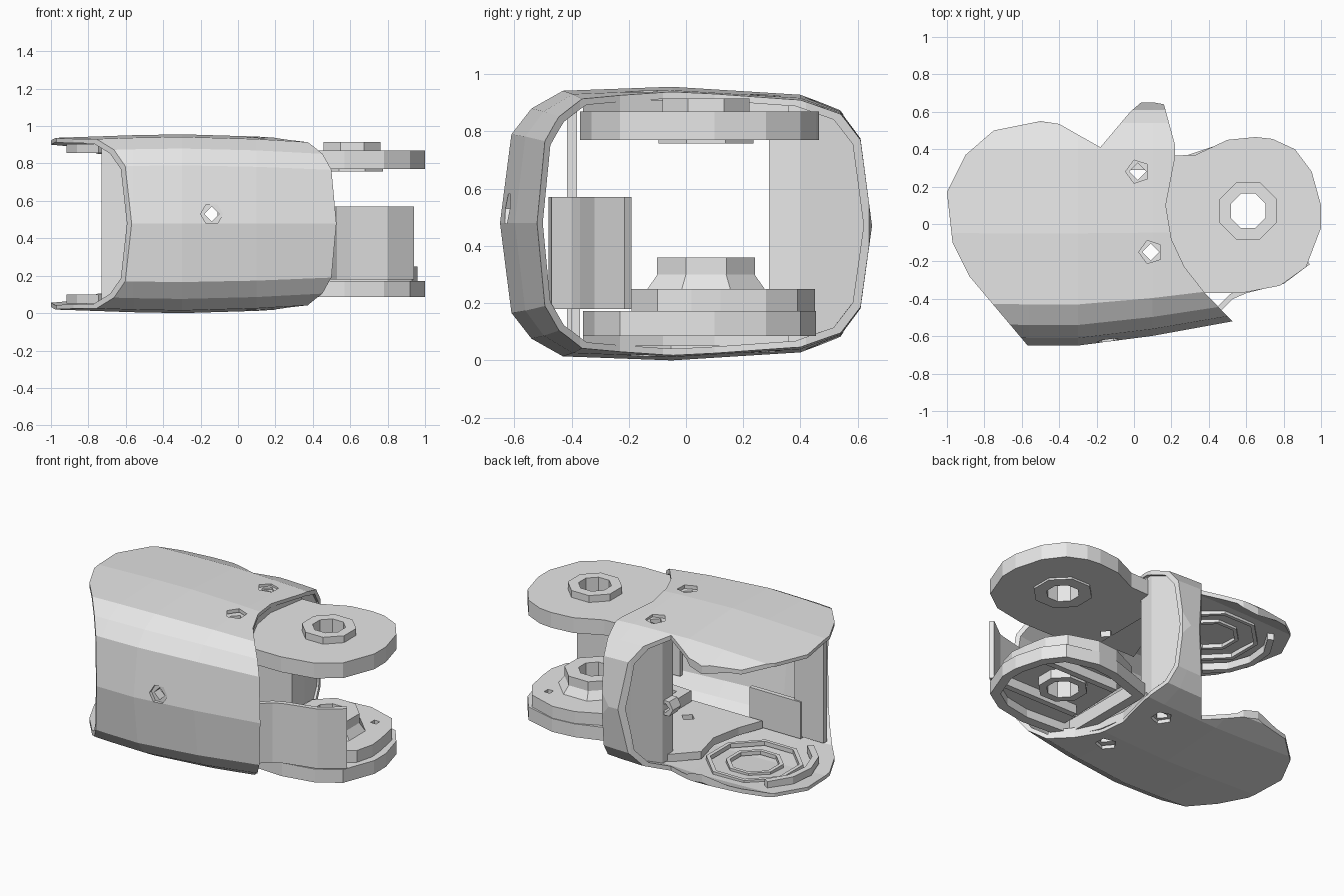
import bpy, bmesh, math
from mathutils import Vector

if "Cube" in bpy.data.objects:
    bpy.data.objects.remove(bpy.data.objects["Cube"])

mat = bpy.data.materials.new("light_grey")
mat.diffuse_color = (0.8, 0.8, 0.8, 1)
mat.use_nodes = True
mat.node_tree.nodes["Principled BSDF"].inputs["Base Color"].default_value = mat.diffuse_color


def make(name, bm):
    bmesh.ops.recalc_face_normals(bm, faces=bm.faces)
    me = bpy.data.meshes.new(name)
    bm.to_mesh(me)
    bm.free()
    me.materials.append(mat)
    ob = bpy.data.objects.new(name, me)
    bpy.context.collection.objects.link(ob)
    return ob


def prism(name, pts, a0, a1, scale=1.0, place=lambda x, y, a: (x, y, a)):
    """Extrude an outline between two levels, optionally tapering; place maps the axes."""
    bm = bmesh.new()
    c = sum((Vector(p) for p in pts), Vector((0, 0))) / len(pts)
    lo = [bm.verts.new(place(x, y, a0)) for x, y in pts]
    hi = [bm.verts.new(place(c.x + (x - c.x) * scale, c.y + (y - c.y) * scale, a1)) for x, y in pts]
    bm.faces.new(lo)
    bm.faces.new(hi)
    n = len(pts)
    for i in range(n):
        j = (i + 1) % n
        bm.faces.new((lo[i], lo[j], hi[j], hi[i]))
    return make(name, bm)


def ngon(cx, cy, r, n=8, turn=0.5):
    return [(cx + r * math.cos(2 * math.pi * (i + turn) / n),
             cy + r * math.sin(2 * math.pi * (i + turn) / n)) for i in range(n)]


def box(name, x0, x1, y0, y1, z0, z1):
    return prism(name, [(x0, y0), (x1, y0), (x1, y1), (x0, y1)], z0, z1)


def band(name, path, t, z0, z1):
    """Vertical strip of thickness t along a plan path (offset to the left)."""
    v = [Vector(p) for p in path]
    off = []
    for i, p in enumerate(v):
        d = (v[min(i + 1, len(v) - 1)] - v[max(i - 1, 0)]).normalized()
        off.append((p.x - d.y * t, p.y + d.x * t))
    return prism(name, list(path) + off[::-1], z0, z1)


def boolean(ob, tool, op="DIFFERENCE"):
    m = ob.modifiers.new("cut", "BOOLEAN")
    m.operation, m.object, m.solver = op, tool, "EXACT"
    bpy.context.view_layer.objects.active = ob
    bpy.ops.object.modifier_apply(modifier=m.name)
    bpy.data.objects.remove(tool, do_unlink=True)
    return ob


def ring(name, cx, cy, r0, r1, z0, z1, n=8):
    ob = prism(name, ngon(cx, cy, r1, n), z0, z1)
    return boolean(ob, prism("cutter", ngon(cx, cy, r0, n), z0 - 0.1, z1 + 0.1))


def y_cylinder(name, x, z, r, y0, y1, n=6):
    return prism(name, ngon(x, z, r, n, 0), y0, y1, 1.0, lambda px, pz, a: (px, a, pz))


# Outer shell: a rounded tube lofted along x
MID = 0.478
upper = [(-0.65, 0.48), (-0.61, 0.79), (-0.54, 0.88), (-0.43, 0.942), (-0.05, 0.956),
         (0.4, 0.928), (0.54, 0.875), (0.61, 0.78), (0.65, 0.47)]
section = upper + [(y, 2 * MID - z) for y, z in upper[-2:0:-1]]
stations = [(-1.05, 0.98, 0.955), (-0.56, 1, 0.99), (-0.3, 1, 1), (0.1, 0.92, 0.975), (0.6, 0.78, 0.91)]
bm = bmesh.new()
loops = []
for x, f, h in stations:
    for ky, kz in ((1, 1), (0.955, 0.95)):
        loops.append([bm.verts.new((x, y * ky * (f if y < 0 else 1), MID + (z - MID) * h * kz))
                      for y, z in section])
n = len(section)
pairs = [(i, i + 2) for i in range(len(loops) - 2)] + [(0, 1), (len(loops) - 2, len(loops) - 1)]
for a, b in pairs:
    for i in range(n):
        j = (i + 1) % n
        bm.faces.new((loops[a][i], loops[a][j], loops[b][j], loops[b][i]))
shell = make("outer_shell", bm)

# Trim the tube to the plan outline, leaving front wall, rear post and two plates
outline = [(-1, 0.17), (-0.97, -0.1), (-0.88, -0.28), (-0.72, -0.47), (-0.56, -0.66), (-0.3, -0.67),
           (0.545, -0.54), (0.38, -0.37), (0.27, -0.23), (0.2, -0.08), (0.17, 0.1), (0.22, 0.36),
           (0.22, 0.42), (0.16, 0.64), (0.05, 0.66), (-0.02, 0.6), (-0.18, 0.41), (-0.4, 0.535),
           (-0.5, 0.55), (-0.75, 0.5), (-0.9, 0.37)]
boolean(shell, prism("cutter", outline, -0.3, 1.3), "INTERSECT")

# Fixing holes in plates and front wall
fixings = [(0.02, 0.28), (0.09, -0.15)]
for x, y in fixings:
    boolean(shell, prism("cutter", ngon(x, y, 0.065, 5), -0.3, 1.3))
boolean(shell, y_cylinder("cutter", -0.14, 0.53, 0.06, -0.9, -0.4))
boolean(y_cylinder("front_hole_sleeve", -0.14, 0.53, 0.065, -0.61, -0.55),
        y_cylinder("cutter", -0.14, 0.53, 0.04, -0.9, -0.3, 4))

# Filled core of the rear post
core = prism("rear_post_core", [(0.29, 0.06), (0.4, 0.06), (0.52, 0.1), (0.585, 0.2), (0.625, 0.47),
                                (0.585, 0.76), (0.52, 0.855), (0.4, 0.895), (0.29, 0.9)],
             -0.3, 0.3, 1.0, lambda y, z, a: (a, y, z))
boolean(core, prism("cutter", [(-0.11, 0.2), (0.18, 0.2), (0.2, 0.4), (0.15, 0.63), (0.05, 0.65),
                               (0.0, 0.57), (-0.11, 0.4)], 0, 1), "INTERSECT")
boolean(y_cylinder("rear_screw_boss", -0.12, 0.42, 0.055, 0.3, 0.385),
        y_cylinder("cutter", -0.12, 0.42, 0.03, 0.2, 0.6, 4))

# Upper lug with boss and hole
CX, CY = 0.61, 0.07
lug = [(0.05, -0.36), (0.38, -0.37), (0.57, -0.37), (0.78, -0.33), (0.92, -0.23), (1, -0.02), (1, 0.1),
       (0.95, 0.28), (0.86, 0.4), (0.74, 0.455), (0.65, 0.465), (0.5, 0.45), (0.33, 0.37), (0.05, 0.36)]
up = prism("upper_lug", lug, 0.77, 0.87)
boolean(up, prism("cutter", ngon(CX, CY, 0.1), 0.5, 1.2))
ring("upper_lug_boss", CX, CY, 0.1, 0.165, 0.865, 0.915)
ring("upper_lug_lip", CX, CY, 0.1, 0.18, 0.757, 0.772)

# Liner plates that carry the lugs inside the shell, ending flush with its edge
for name, z0, z1 in (("upper_liner", 0.85, 0.91), ("lower_liner", 0.05, 0.1)):
    ob = prism(name, [(-0.3, -0.36), (0.365, -0.36), (0.265, -0.23), (0.195, -0.08), (0.165, 0.1),
                      (0.21, 0.36), (-0.1, 0.36), (-0.25, 0.2), (-0.2, 0), (-0.24, -0.2)], z0, z1)
    for x, y in fixings:
        boolean(ob, prism("cutter", ngon(x, y, 0.045, 4, 0), -0.3, 1.3))
for x, y in fixings:
    boolean(up, prism("cutter", ngon(x, y, 0.045, 4, 0), 0.5, 1.2))

# Lower lug: hollow rim, deck, tapered boss and ribs
low = [(0.2, -0.34), (0.57, -0.36), (0.78, -0.32), (0.92, -0.23), (1, -0.02), (1, 0.1),
       (0.95, 0.28), (0.86, 0.4), (0.65, 0.455), (0.5, 0.44), (0.2, 0.34)]
rim = prism("lower_lug_rim", low, 0.085, 0.172)
inner = [(0.62 + (x - 0.62) * 0.85, 0.05 + (y - 0.05) * 0.85) for x, y in low]
boolean(rim, prism("cutter", inner, 0, 0.3))
deck = [(0.28, -0.19), (0.8, -0.19), (0.93, -0.1), (0.96, 0.02), (0.95, 0.12), (0.92, 0.28),
        (0.84, 0.39), (0.65, 0.45), (0.5, 0.435), (0.3, 0.34)]
dk = prism("lower_lug_deck", deck, 0.16, 0.25)
boolean(dk, prism("cutter", ngon(CX, CY, 0.1), 0, 0.5))
boolean(dk, box("cutter", 0.77, 0.81, 0.27, 0.31, 0, 0.5))
prism("lower_lug_floor", [(0.3, -0.34), (0.8, -0.3), (0.9, -0.18), (0.3, -0.18)], 0.14, 0.172)
cone = prism("lower_boss_foot", ngon(CX, CY, 0.225), 0.245, 0.305, 0.8)
boolean(cone, prism("cutter", ngon(CX, CY, 0.1), 0, 0.5))
ring("lower_boss", CX, CY, 0.1, 0.185, 0.30, 0.36)
ring("lower_hub", CX, CY, 0.1, 0.15, 0.1, 0.17)
for i, y in enumerate((-0.12, 0.25)):
    box("lower_rib_%d" % (i + 1), 0.36, 0.9, y - 0.02, y + 0.02, 0.1, 0.17)

# Curved guard wall along the front of the lower lug
band("guard_wall", [(0.36, -0.48), (0.46, -0.47), (0.53, -0.40), (0.6, -0.37), (0.8, -0.32),
                    (0.94, -0.215)], 0.03, 0.18, 0.57)

# Octagonal steps and raised rims on both inner plate faces
rim_path = [(-0.56 + 0.36 * math.cos(math.radians(a)), 0.06 + 0.37 * math.sin(math.radians(a)))
            for a in range(135, 240, 26)]
for side, sgn in (("lower", 1), ("upper", -1)):
    def span(a, b):
        return sorted((MID + sgn * (a - MID), MID + sgn * (b - MID)))
    ring(side + "_octagon_step", -0.54, 0.06, 0.27, 0.295, *span(0.04, 0.068))
    ring(side + "_octagon_ridge", -0.54, 0.06, 0.15, 0.175, *span(0.035, 0.06))
    band(side + "_plate_rim", rim_path, 0.04, *span(0.052, 0.1))

# Inner wall panel and small upright panel behind the front wall
box("front_inner_panel", -0.73, -0.52, -0.415, -0.38, 0.06, 0.89)
box("front_panel_rib", -0.57, -0.2, -0.40, -0.37, 0.05, 0.29)
